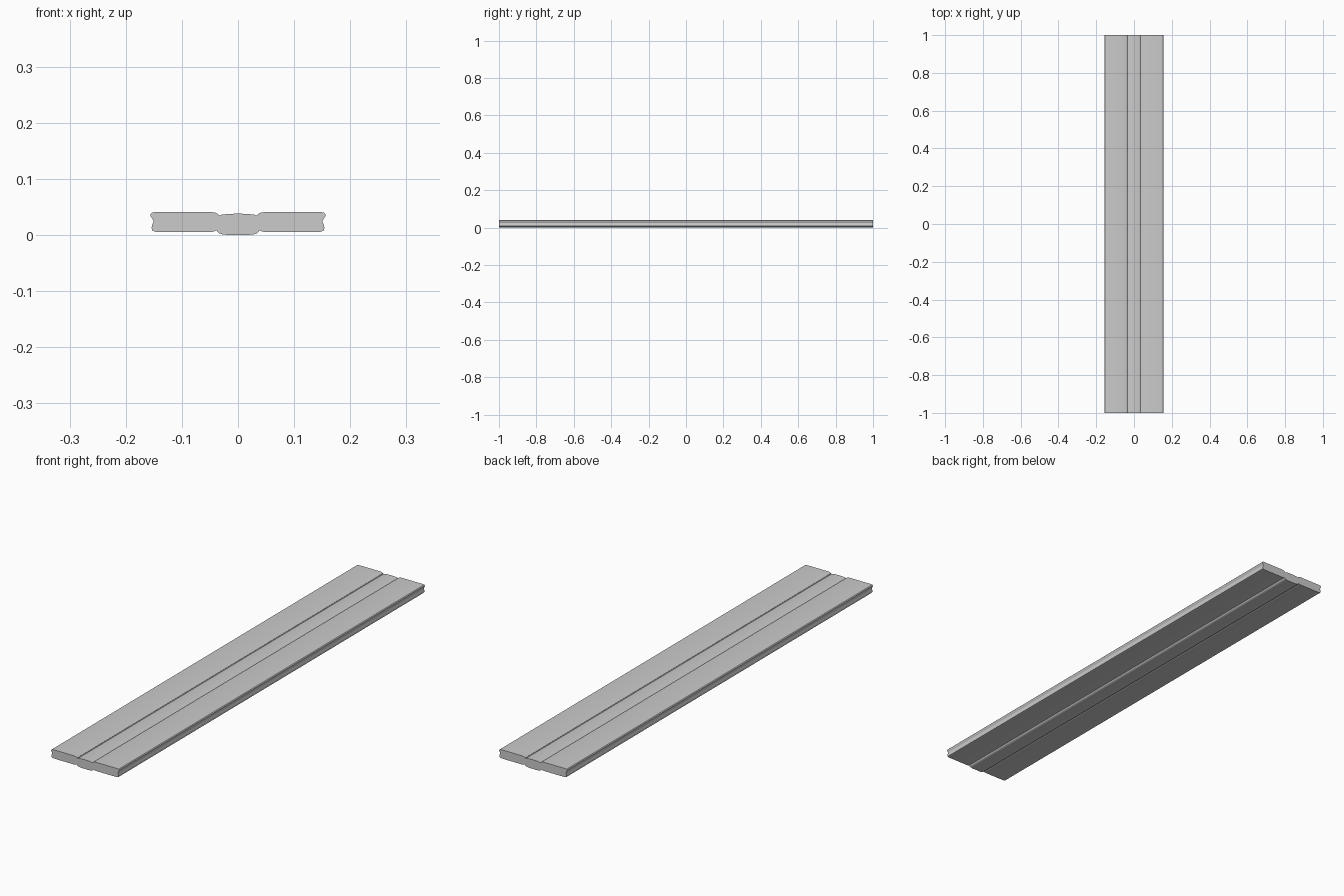
import bpy, bmesh

if "Cube" in bpy.data.objects:
    bpy.data.objects.remove(bpy.data.objects["Cube"])

# Right half of the plank cross-section (x, z), from top centre round to bottom centre
half = [
    (0.0, 0.038), (0.018, 0.0375), (0.029, 0.036), (0.034, 0.034),      # crowned centre strip
    (0.0355, 0.037), (0.040, 0.0395), (0.048, 0.041),                   # top groove wall
    (0.146, 0.041), (0.153, 0.040), (0.156, 0.037),                     # side panel top
    (0.1555, 0.033), (0.153, 0.029), (0.151, 0.026), (0.151, 0.022),    # edge channel
    (0.153, 0.018), (0.154, 0.012), (0.1525, 0.0075), (0.146, 0.0055),
    (0.135, 0.005), (0.050, 0.005), (0.043, 0.006), (0.038, 0.0085),    # panel underside
    (0.037, 0.006), (0.034, 0.003), (0.028, 0.001), (0.018, 0.0), (0.0, 0.0),
]
profile = half + [(-x, z) for x, z in reversed(half[1:-1])]

# Extrude the profile along the full length
bm = bmesh.new()
face = bm.faces.new([bm.verts.new((x, -1.0, z)) for x, z in profile])
ext = bmesh.ops.extrude_face_region(bm, geom=[face], use_keep_orig=True)
verts = [g for g in ext["geom"] if isinstance(g, bmesh.types.BMVert)]
bmesh.ops.translate(bm, verts=verts, vec=(0, 2.0, 0))
bmesh.ops.recalc_face_normals(bm, faces=bm.faces)

mesh = bpy.data.meshes.new("grooved_plank")
bm.to_mesh(mesh)
bm.free()
plank = bpy.data.objects.new("grooved_plank", mesh)
bpy.context.collection.objects.link(plank)

# Smooth rounded edges, keep grooves and ends crisp
bpy.context.view_layer.objects.active = plank
plank.select_set(True)
bpy.ops.object.shade_smooth_by_angle(angle=0.6)
